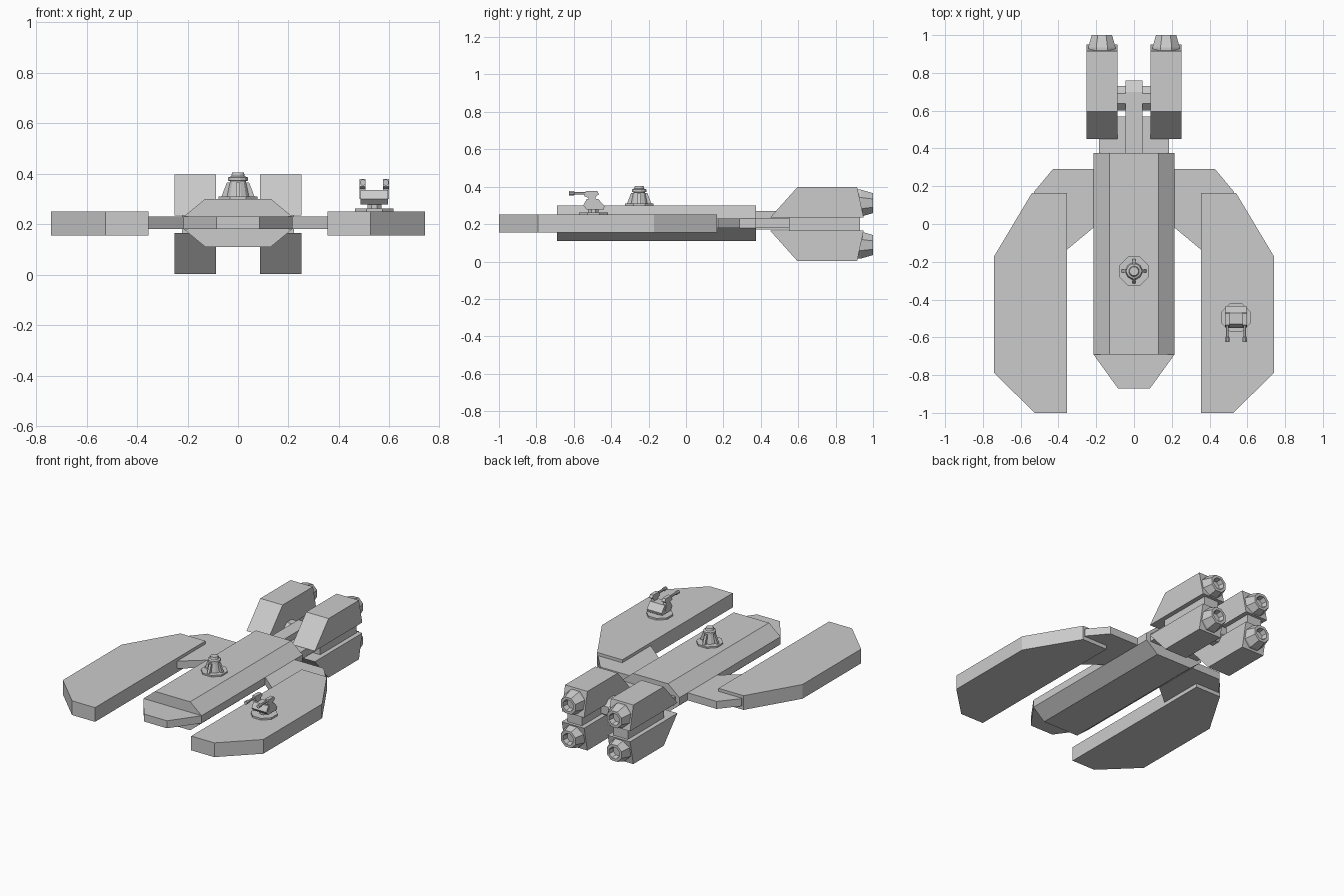
import bpy, bmesh, math
from mathutils import Vector

if "Cube" in bpy.data.objects:
    bpy.data.objects.remove(bpy.data.objects["Cube"])

grey = bpy.data.materials.new("hull_grey")
grey.use_nodes = True
grey.diffuse_color = (0.6, 0.6, 0.6, 1)
grey.node_tree.nodes["Principled BSDF"].inputs["Base Color"].default_value = (0.6, 0.6, 0.6, 1)


def place(axis, a, b, c):
    """Turn profile coordinates a, b and depth c into a point."""
    return Vector({"x": (c, a, b), "y": (a, c, b), "z": (a, b, c)}[axis])


def skin(name, rings):
    """Closed flat-faced solid through a list of matching point rings."""
    bm = bmesh.new()
    rows = [[bm.verts.new(p) for p in ring] for ring in rings]
    n = len(rows[0])
    for low, high in zip(rows, rows[1:]):
        for i in range(n):
            j = (i + 1) % n
            bm.faces.new((low[i], low[j], high[j], high[i]))
    bm.faces.new(rows[0])
    bm.faces.new(rows[-1])
    bmesh.ops.recalc_face_normals(bm, faces=bm.faces)
    mesh = bpy.data.meshes.new(name)
    bm.to_mesh(mesh)
    bm.free()
    mesh.materials.append(grey)
    obj = bpy.data.objects.new(name, mesh)
    bpy.context.collection.objects.link(obj)
    return obj


def prism(name, axis, outline, lo, hi):
    return skin(name, [[place(axis, a, b, c) for a, b in outline] for c in (lo, hi)])


def box(name, x0, x1, y0, y1, z0, z1):
    return prism(name, "z", [(x0, y0), (x1, y0), (x1, y1), (x0, y1)], z0, z1)


def lathe(name, axis, centre, profile, n=8):
    """Faceted turned part; profile is (radius, depth), centre is in the profile plane."""
    angles = [2 * math.pi * (i + 0.5) / n for i in range(n)]
    return skin(name, [[place(axis, centre[0] + r * math.cos(t), centre[1] + r * math.sin(t), d)
                        for t in angles] for r, d in profile])


# Main hull and flat nose
prism("hull", "y", [(-0.13, 0.11), (0.13, 0.11), (0.215, 0.18), (0.215, 0.23),
                    (0.13, 0.3), (-0.13, 0.3), (-0.215, 0.23), (-0.215, 0.18)], -0.69, 0.375)
prism("nose", "z", [(-0.215, -0.69), (-0.085, -0.87), (0.085, -0.87), (0.215, -0.69)], 0.18, 0.23)

# Rear spine, deck and cross tube
prism("rear_spine", "x", [(0.375, 0.17), (0.76, 0.17), (0.76, 0.23), (0.7, 0.27), (0.375, 0.27)],
      -0.045, 0.045)
box("rear_deck", -0.185, 0.185, 0.375, 0.57, 0.18, 0.23)
lathe("cross_tube", "x", (0.665, 0.2), [(0.07, -0.15), (0.07, 0.15)])

for side, label in ((1, "left"), (-1, "right")):
    # Side pod and the arm that carries it
    pod = [(0.355, -1), (0.525, -1), (0.74, -0.79), (0.74, -0.17), (0.54, 0.165), (0.355, 0.165)]
    prism(label + "_pod", "z", [(side * x, y) for x, y in pod], 0.155, 0.25)
    arm = [(0.2, -0.01), (0.215, -0.02), (0.36, -0.14), (0.53, 0.15), (0.53, 0.17), (0.43, 0.29), (0.2, 0.29)]
    prism(label + "_arm", "z", [(side * x, y) for x, y in arm], 0.18, 0.23)

    # Engine pair with a slab between
    inner, outer = sorted((side * 0.087, side * 0.252))
    box(label + "_engine_slab", inner + 0.03, outer - 0.03, 0.55, 0.93, 0.15, 0.25)
    for up, level in ((1, "upper"), (-1, "lower")):
        shape = [(0.45, 0.035), (0.595, 0.197), (0.915, 0.197), (0.95, 0.035)]
        prism(f"{label}_{level}_engine", "x", [(y, 0.2 + up * h) for y, h in shape], inner, outer)
        lathe(f"{label}_{level}_nozzle", "y", (side * 0.17, 0.2 + up * 0.112),
              [(0.078, 0.9), (0.078, 0.935), (0.058, 1), (0.04, 1), (0.032, 0.965)])

# Finned turret on the hull
ty = -0.25
lathe("fin_turret_base", "z", (0, ty), [(0.083, 0.295), (0.083, 0.31)])
lathe("fin_turret_core", "z", (0, ty), [(0.046, 0.305), (0.032, 0.37), (0.04, 0.372),
                                        (0.04, 0.385), (0.028, 0.39), (0.024, 0.405)], 12)
fin = [(-0.067, 0.305), (0.067, 0.305), (0.044, 0.365), (-0.044, 0.365)]
prism("fin_turret_cross_fins", "y", fin, ty - 0.008, ty + 0.008)
prism("fin_turret_long_fins", "x", [(ty + a, z) for a, z in fin], -0.008, 0.008)

# Twin-barrel turret on the left pod
gx, gy = 0.54, -0.495
lathe("gun_base", "z", (gx, gy), [(0.083, 0.245), (0.083, 0.262)])
lathe("gun_pedestal", "z", (gx, gy), [(0.03, 0.255), (0.03, 0.29)])
prism("gun_body", "x", [(-0.55, 0.3), (-0.53, 0.278), (-0.44, 0.278), (-0.435, 0.295),
                        (-0.47, 0.335), (-0.53, 0.335)], gx - 0.055, gx + 0.055)
for side, label in ((1, "left"), (-1, "right")):
    cx = gx + side * 0.046
    prism(label + "_gun_arm", "x", [(-0.535, 0.3), (-0.47, 0.3), (-0.485, 0.345), (-0.465, 0.36),
                                    (-0.475, 0.378), (-0.535, 0.378), (-0.545, 0.35), (-0.52, 0.34)],
          cx - 0.012, cx + 0.012)
    lathe(label + "_gun_barrel", "y", (cx, 0.365),
          [(0.012, -0.625), (0.012, -0.6), (0.008, -0.595), (0.008, -0.53)])
